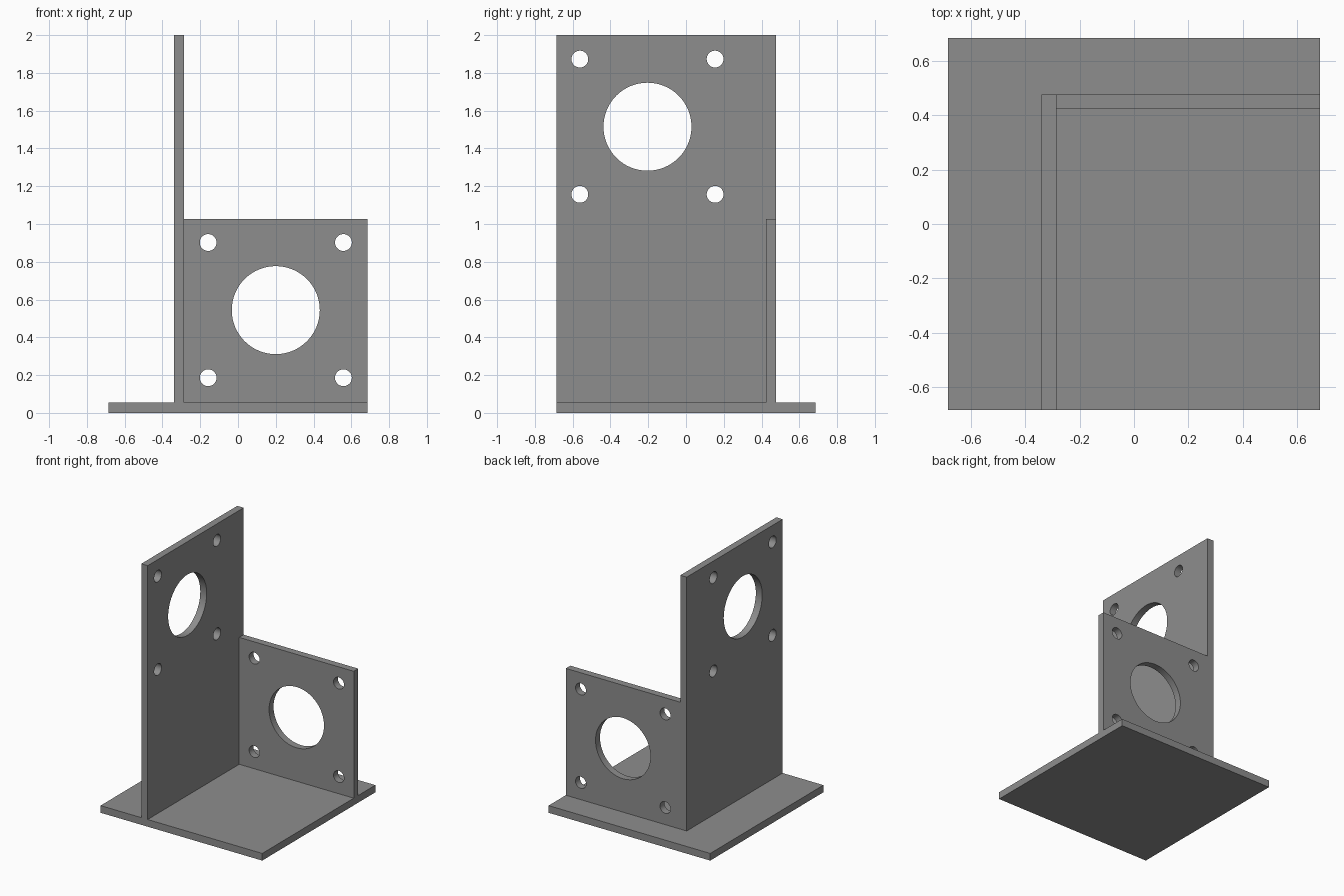
import bpy
import math

if "Cube" in bpy.data.objects:
    bpy.data.objects.remove(bpy.data.objects["Cube"])

grey = bpy.data.materials.new("grey_metal")
grey.diffuse_color = (0.27, 0.27, 0.27, 1)
grey.use_nodes = True
grey.node_tree.nodes["Principled BSDF"].inputs["Base Color"].default_value = grey.diffuse_color

HALF = 0.685      # half the base width
T = 0.055         # base thickness
BIG, SMALL = 0.233, 0.0445
PITCH = 0.358     # half the spacing of the screw holes


def plate(name, lo, hi):
    """Box between two corners."""
    bpy.ops.mesh.primitive_cube_add(size=1, location=[(a + b) / 2 for a, b in zip(lo, hi)])
    ob = bpy.context.object
    ob.name = name
    ob.scale = [b - a for a, b in zip(lo, hi)]
    bpy.ops.object.transform_apply(location=False, rotation=False, scale=True)
    ob.data.materials.append(grey)
    return ob


def drill(ob, centre, radius, rotation):
    """Cut a round hole through a plate."""
    bpy.ops.mesh.primitive_cylinder_add(vertices=64, radius=radius, depth=0.3,
                                        location=centre, rotation=rotation)
    cutter = bpy.context.object
    cutter.hide_render = True
    mod = ob.modifiers.new("hole", 'BOOLEAN')
    mod.operation = 'DIFFERENCE'
    mod.solver = 'EXACT'
    mod.object = cutter
    bpy.context.view_layer.objects.active = ob
    bpy.ops.object.modifier_apply(modifier=mod.name)
    bpy.data.objects.remove(cutter, do_unlink=True)


def motor_holes(ob, centre, axis):
    """Large centre bore with four screw holes around it; axis 0 = x, 1 = y."""
    rotation = (0, math.pi / 2, 0) if axis == 0 else (math.pi / 2, 0, 0)
    drill(ob, centre, BIG, rotation)
    for s in (-1, 1):
        for dz in (-PITCH, PITCH):
            p = list(centre)
            p[1 - axis] += s * PITCH
            p[2] += dz
            drill(ob, p, SMALL, rotation)
    bpy.ops.object.select_all(action='DESELECT')
    ob.select_set(True)
    bpy.context.view_layer.objects.active = ob
    bpy.ops.object.shade_smooth_by_angle(angle=math.radians(30))


# Square base
plate("base_plate", (-HALF, -HALF, 0), (HALF, HALF, T))

# Tall side wall
side = plate("tall_side_wall", (-0.34, -HALF, T), (-0.286, 0.477, 2.0))
motor_holes(side, (-0.313, -0.204, 1.515), 0)

# Short back wall
back = plate("short_back_wall", (-0.286, 0.423, T), (HALF, 0.477, 1.027))
motor_holes(back, (0.2, 0.45, 0.544), 1)
